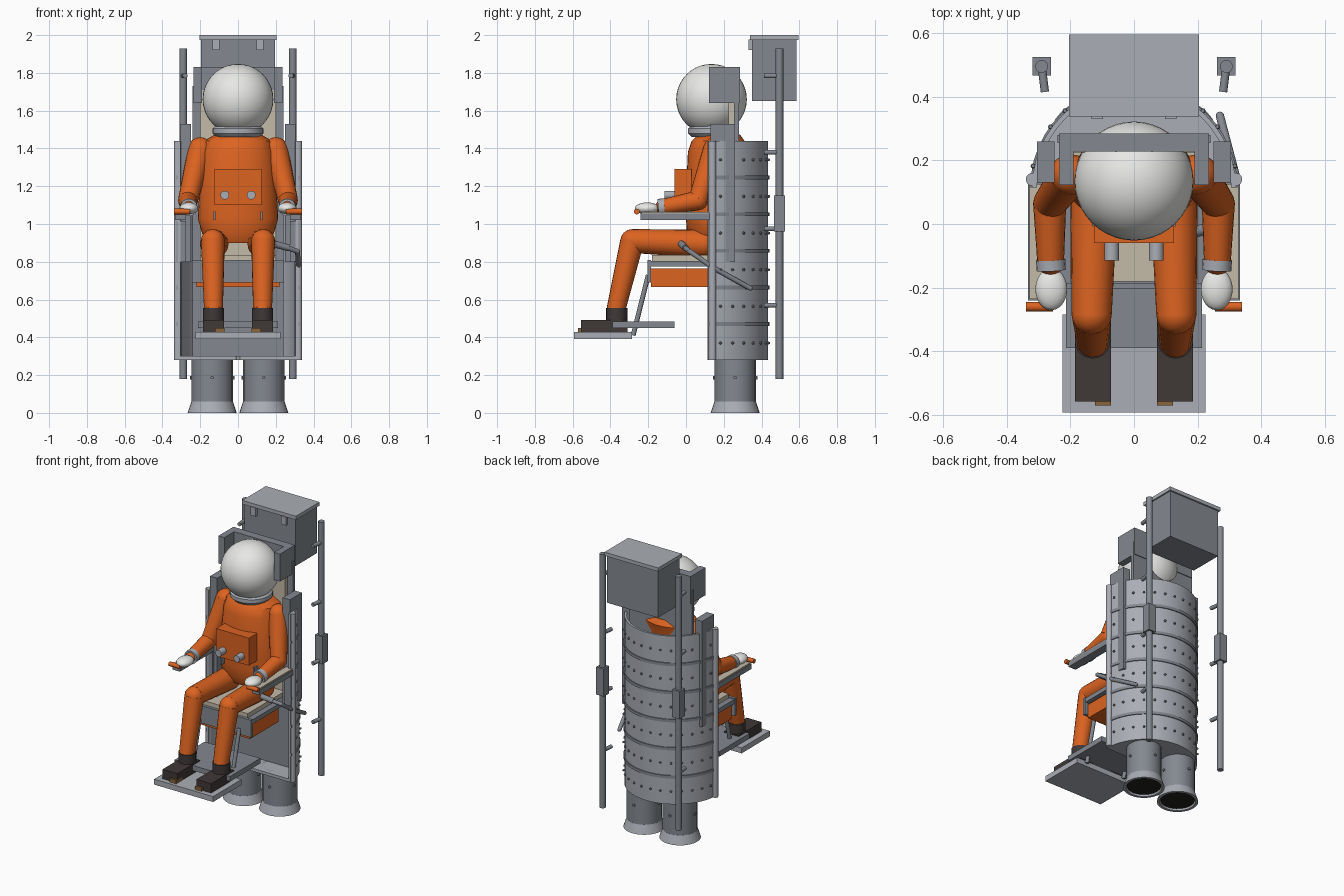
import bpy
import bmesh
from math import sin, cos, pi, radians
from mathutils import Vector, Matrix

cube = bpy.data.objects.get("Cube")
if cube:
    bpy.data.objects.remove(cube)


def material(name, r, g, b):
    mat = bpy.data.materials.new(name)
    mat.use_nodes = True
    mat.diffuse_color = (r, g, b, 1)
    node = next(n for n in mat.node_tree.nodes if n.type == 'BSDF_PRINCIPLED')
    node.inputs["Base Color"].default_value = (r, g, b, 1)
    return mat


LIGHT = material("light grey metal", .40, .42, .46)
MID = material("mid grey metal", .23, .25, .28)
ORANGE = material("orange fabric", .72, .125, .015)
WHITE = material("white shell", .82, .82, .80)
BEIGE = material("beige cushion", .55, .49, .39)
BOOT = material("dark boot", .05, .04, .038)
BROWN = material("brown strap", .25, .13, .045)
BLACK = material("nozzle black", .015, .014, .012)

SIDES = (("left", 1), ("right", -1))


def finish(name, mat, bm):
    """Turn a bmesh into a shaded object."""
    bmesh.ops.recalc_face_normals(bm, faces=bm.faces)
    mesh = bpy.data.meshes.new(name)
    bm.to_mesh(mesh)
    bm.free()
    mesh.materials.append(mat)
    obj = bpy.data.objects.new(name, mesh)
    bpy.context.collection.objects.link(obj)
    bpy.ops.object.select_all(action='DESELECT')
    obj.select_set(True)
    bpy.context.view_layer.objects.active = obj
    bpy.ops.object.shade_smooth_by_angle(angle=radians(35))
    return obj


def box(name, mat, x, y, z):
    """Box from (low, high) pairs on each axis."""
    bm = bmesh.new()
    bmesh.ops.create_cube(bm, size=1)
    for v in bm.verts:
        v.co = [(a + b) / 2 + c * (b - a) for (a, b), c in zip((x, y, z), v.co)]
    return finish(name, mat, bm)


def wide_box(name, mat, half, y, z):
    return box(name, mat, (-half, half), y, z)


def pair_box(name, mat, x, y, z):
    for side, s in SIDES:
        box(side + "_" + name, mat, sorted((x[0] * s, x[1] * s)), y, z)


def add_tube(bm, p, q, r1, r2=None, segments=20):
    p, q = Vector(p), Vector(q)
    turn = (q - p).to_track_quat('Z', 'Y').to_matrix().to_4x4()
    bmesh.ops.create_cone(bm, cap_ends=True, segments=segments, radius1=r1,
                          radius2=r1 if r2 is None else r2, depth=(q - p).length,
                          matrix=Matrix.Translation((p + q) / 2) @ turn)


def add_ball(bm, centre, size, segments=24):
    matrix = Matrix.Translation(centre) @ Matrix.Diagonal((*size, 1))
    bmesh.ops.create_uvsphere(bm, u_segments=segments, v_segments=segments // 2,
                              radius=1, matrix=matrix)


def tube(name, mat, p, q, r1, r2=None):
    bm = bmesh.new()
    add_tube(bm, p, q, r1, r2)
    return finish(name, mat, bm)


def ball(name, mat, centre, size, segments=24):
    bm = bmesh.new()
    add_ball(bm, centre, size, segments)
    return finish(name, mat, bm)


def limb(name, mat, points, radii):
    """Tapered tubes joined by round joints."""
    bm = bmesh.new()
    for p, q, a, b in zip(points, points[1:], radii, radii[1:]):
        add_tube(bm, p, q, a, b)
    for p, r in zip(points, radii):
        add_ball(bm, p, (r, r, r), 16)
    return finish(name, mat, bm)


def loft(name, mat, x, rings, n=32):
    """Skin of stacked ellipses (y, z, rx, ry)."""
    bm = bmesh.new()
    loops = [[bm.verts.new((x + rx * cos(2 * pi * i / n), y + ry * sin(2 * pi * i / n), z))
              for i in range(n)] for y, z, rx, ry in rings]
    for a, b in zip(loops, loops[1:]):
        for i in range(n):
            j = (i + 1) % n
            bm.faces.new((a[i], a[j], b[j], b[i]))
    bm.faces.new(loops[0])
    bm.faces.new(loops[-1])
    return finish(name, mat, bm)


BARREL_Y = .115


def half_ring(name, mat, inner, outer, low, high, n=24):
    bm = bmesh.new()
    rows = []
    for i in range(n + 1):
        c, s = cos(pi * i / n), sin(pi * i / n)
        rows.append([bm.verts.new((r * c, BARREL_Y + r * s, z)) for r, z in
                     ((inner, low), (outer, low), (outer, high), (inner, high))])
    for a, b in zip(rows, rows[1:]):
        for k in range(4):
            m = (k + 1) % 4
            bm.faces.new((a[k], a[m], b[m], b[k]))
    bm.faces.new(rows[0])
    bm.faces.new(rows[-1])
    return finish(name, mat, bm)


# Half-barrel rear housing with bands and rivets
half_ring("barrel_shell", LIGHT, .305, .32, .28, 1.44)
half_ring("barrel_floor", LIGHT, .01, .306, .28, .30)
for i in range(5):
    z = .47 + i * .194
    half_ring(f"barrel_band_{i + 1}", MID, .315, .326, z - .01, z + .01)
rivets = bmesh.new()
for row in range(6):
    for i in range(14):
        a = radians(12 + i * 12)
        add_ball(rivets, (.324 * cos(a), BARREL_Y + .324 * sin(a), .37 + row * .194),
                 (.008, .008, .008), 8)
finish("barrel_rivets", MID, rivets)

# Rails, rods, nozzles and brackets on both sides
for side, s in SIDES:
    tube(side + "_edge_rail", LIGHT, (s * .32, .14, .28), (s * .32, .14, 1.44), .02)
    tube(side + "_rod", MID, (s * .29, .495, .18), (s * .29, .495, 1.93), .02)
    for i in range(4):
        z = .57 + i * .405
        tube(f"{side}_rod_bracket_{i + 1}", MID, (s * .29, .495, z), (s * .28, .415, z), .013)
    x = s * .137
    tube(side + "_nozzle", MID, (x, .26, .055), (x, .26, .30), .11)
    loft(side + "_nozzle_flare", LIGHT, x, [(.26, z, r, r) for r, z in
         ((.11, .06), (.13, 0), (.112, 0), (.1, .05))])
    tube(side + "_nozzle_bore", BLACK, (x, .26, .01), (x, .26, .05), .107)
    pegs = bmesh.new()
    for dx, dy in ((.118, 0), (0, .118)):
        add_tube(pegs, (x - dx, .26 - dy, .187), (x + dx, .26 + dy, .187), .009, segments=8)
    finish(side + "_nozzle_pegs", MID, pegs)
pair_box("rod_block", MID, (.261, .319), (.466, .524), (.96, 1.15))

# Rear container with lid
wide_box("container", MID, .195, (.35, .585), (1.65, 1.98))
wide_box("container_lid", LIGHT, .205, (.338, .596), (1.975, 2))
pair_box("container_latch", LIGHT, (.098, .134), (.33, .352), (1.92, 1.978))

# Seat back, head support and shoulder guards
wide_box("back_panel", MID, .24, (.255, .28), (.3, 1.73))
wide_box("back_cushion", BEIGE, .2, (.225, .256), (.82, 1.71))
wide_box("headrest", MID, .235, (.228, .285), (1.64, 1.83))
pair_box("headrest_wing", MID, (.19, .235), (.122, .25), (1.64, 1.83))
pair_box("shoulder_guard", MID, (.25, .305), (.13, .26), (.8, 1.53))
pair_box("armrest_support", MID, (.275, .325), (.115, .16), (.8, 1.015))

# Seat base
wide_box("seat_pan", MID, .24, (-.2, .13), (.775, .805))
wide_box("seat_front", MID, .243, (-.205, -.185), (.69, .81))
wide_box("seat_box", ORANGE, .22, (-.184, .13), (.667, .765))
wide_box("seat_cushion", BEIGE, .2, (-.18, .23), (.805, .835))

# Armrests with pads and control grips
pair_box("armrest", MID, (.275, .333), (-.24, .13), (1.02, 1.055))
pair_box("armrest_pad", BEIGE, (.279, .329), (-.235, .125), (1.055, 1.064))
for side, s in SIDES:
    tube(side + "_control_grip", ORANGE, (s * .255, -.26, 1.066), (s * .34, -.26, 1.066), .015)

# Footrest
wide_box("foot_plate", LIGHT, .225, (-.593, -.285), (.39, .427))
wide_box("calf_plate", MID, .213, (-.39, -.06), (.45, .485))
for side, s in SIDES:
    tube(side + "_foot_strut", MID, (s * .15, -.2, .73), (s * .15, -.28, .41), .013)

# Side lever on the left
limb("side_lever", MID, [(.26, -.005, .875), (.315, .02, .855), (.32, .15, .765),
                         (.27, .34, .66)], [.013] * 4)
tube("lever_grip", MID, (.19, -.025, .895), (.27, -.002, .873), .018)

# Suit torso and chest pack
loft("torso", ORANGE, 0, [(.12, .90, .15, .09), (.12, .95, .19, .115), (.13, 1.03, .213, .13),
                          (.135, 1.17, .205, .135), (.15, 1.38, .192, .14),
                          (.17, 1.44, .18, .14), (.175, 1.475, .12, .11)])
wide_box("chest_pack", ORANGE, .125, (-.06, .03), (1.10, 1.29))
for side, s in SIDES:
    tube(side + "_chest_knob", LIGHT, (s * .07, -.05, 1.153), (s * .07, -.115, 1.153), .023)
    box(side + "_belt_clip", MID, (s * .125 - .006, s * .125 + .006), (-.008, .04), (1.02, 1.065))

# Helmet and neck ring
ball("helmet", WHITE, (0, .135, 1.66), (.187, .187, .187), 40)
loft("neck_ring", LIGHT, 0, [(.145, z, r, r) for r, z in
     ((.115, 1.46), (.135, 1.48), (.135, 1.505), (.12, 1.52))])

# Arms, hands, legs and boots
for side, s in SIDES:
    limb(side + "_arm", ORANGE, [(s * .2, .155, 1.395), (s * .265, .065, 1.125),
                                 (s * .262, -.12, 1.09)], [.065, .052, .042])
    tube(side + "_cuff", LIGHT, (s * .262, -.112, 1.09), (s * .26, -.145, 1.087), .046)
    ball(side + "_hand", WHITE, (s * .26, -.205, 1.083), (.05, .066, .031))
    limb(side + "_leg", ORANGE, [(s * .125, .09, .895), (s * .133, -.285, .91),
                                 (s * .13, -.37, .55)], [.075, .063, .05])
    tube(side + "_boot_top", BOOT, (s * .13, -.367, .485), (s * .13, -.367, .556), .056)
pair_box("boot_foot", BOOT, (.073, .185), (-.557, -.31), (.427, .492))
pair_box("toe_strap", BROWN, (.072, .122), (-.571, -.5), (.425, .45))
